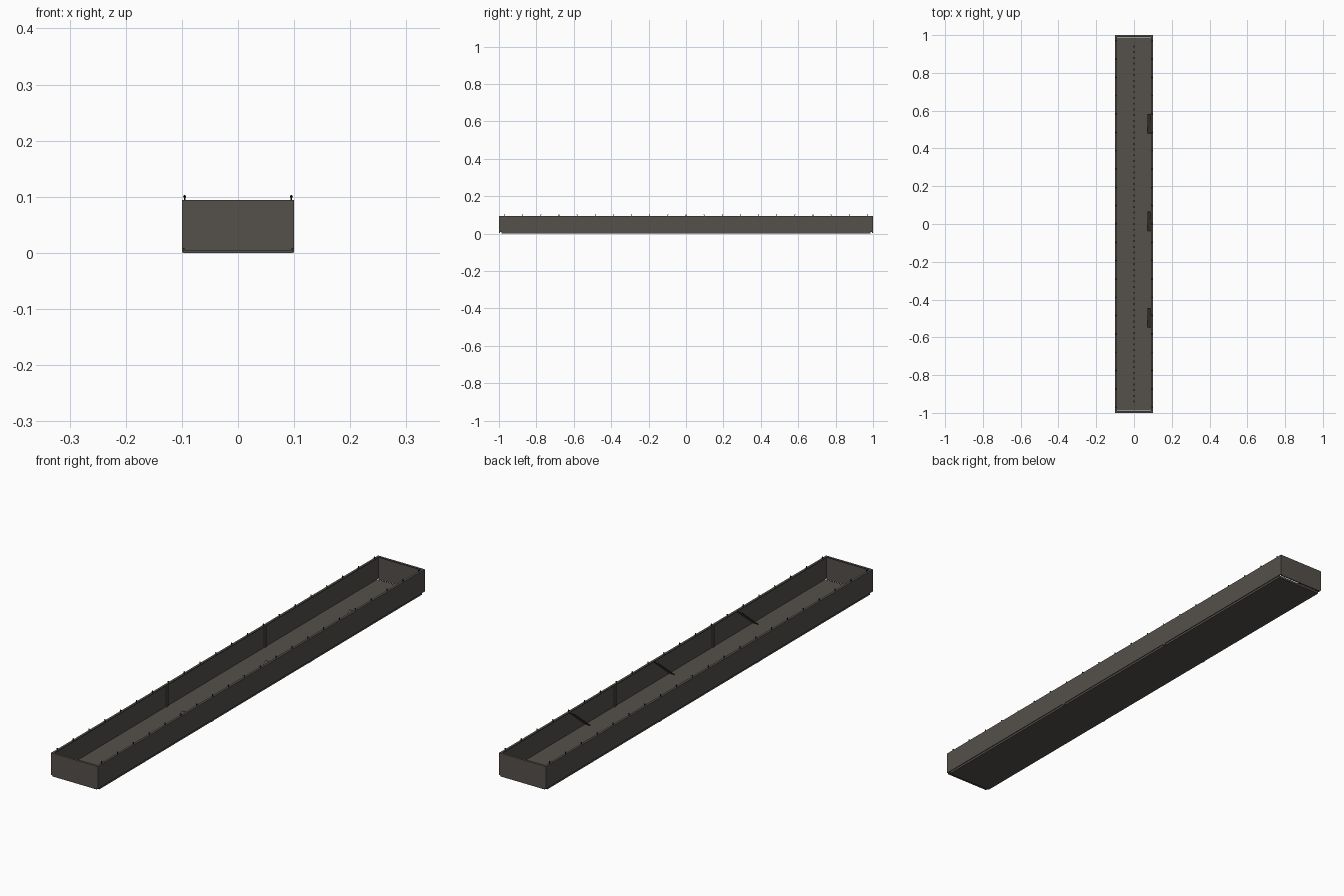
import bpy, bmesh
from mathutils import Matrix, Vector

cube = bpy.data.objects.get("Cube")
if cube:
    bpy.data.objects.remove(cube)


def material(name, rgb):
    m = bpy.data.materials.new(name)
    m.use_nodes = True
    m.diffuse_color = (*rgb, 1)
    m.node_tree.nodes["Principled BSDF"].inputs["Base Color"].default_value = (*rgb, 1)
    return m


METAL = material("dark warm grey", (0.09, 0.082, 0.07))
BLACK = material("black", (0.012, 0.011, 0.01))
BROWN = material("dark brown", (0.03, 0.021, 0.016))


def add_box(bm, lo, hi):
    lo, hi = Vector(lo), Vector(hi)
    size = Matrix.Diagonal((*(hi - lo), 1))
    bmesh.ops.create_cube(bm, size=1, matrix=Matrix.Translation((lo + hi) / 2) @ size)


def finish(name, bm, mat):
    me = bpy.data.meshes.new(name)
    bm.to_mesh(me)
    bm.free()
    me.materials.append(mat)
    ob = bpy.data.objects.new(name, me)
    bpy.context.collection.objects.link(ob)
    return ob


def boxes(name, spans, mat):
    bm = bmesh.new()
    for lo, hi in spans:
        add_box(bm, lo, hi)
    return finish(name, bm, mat)


W, L, H = 0.1, 1.0, 0.094      # half width, half length, wall height
T = 0.005                      # wall thickness
BASE = 0.008                   # base plate height
JOINTS = (-0.3, 0.3)

# Base plate, set slightly inside the walls
boxes("base_plate", [((-W + 0.003, -0.987, 0), (W - 0.003, 0.987, BASE))], METAL)

# Side and end walls
for side, s in (("left", 1), ("right", -1)):
    xs = sorted((s * W, s * (W - T)))
    boxes(side + "_wall", [((xs[0], -L, BASE), (xs[1], L, H - 0.001))], METAL)
    # Folded lip along the top
    xs = sorted((s * W, s * (W - 0.009)))
    boxes(side + "_rim", [((xs[0], -L, H - 0.003), (xs[1], L, H))], METAL)
    # Tabs below and upright ribs inside at the panel joints
    xs = sorted((s * W, s * (W - 0.006)))
    boxes(side + "_tabs", [((xs[0], y - 0.006, 0.001), (xs[1], y + 0.006, BASE)) for y in JOINTS], METAL)
    xs = sorted((s * (W - T), s * (W - 0.009)))
    boxes(side + "_ribs", [((xs[0], y - 0.005, BASE), (xs[1], y + 0.005, H - 0.003)) for y in JOINTS], METAL)

for end, s in (("front", -1), ("back", 1)):
    ys = sorted((s * L, s * (L - T)))
    boxes(end + "_wall", [((-W + T, ys[0], 0.004), (W - T, ys[1], H - 0.001))], METAL)
    ys = sorted((s * L, s * (L - 0.009)))
    boxes(end + "_rim", [((-W + 0.009, ys[0], H - 0.003), (W - 0.009, ys[1], H))], METAL)

# Row of small square marks along the floor
marks = 63
half = 0.005
boxes("floor_marks", [((-half, y - half, BASE), (half, y + half, BASE + 0.001))
                      for y in (-0.94 + 1.88 * i / (marks - 1) for i in range(marks))], BROWN)

# Slanted flat braces against the left wall
bm = bmesh.new()
for y in (-0.496, 0.015, 0.53):
    before = set(bm.verts)
    add_box(bm, (0.072, y - 0.0015, BASE), (W - T, y + 0.0015, H - 0.003))
    for v in set(bm.verts) - before:
        v.co.y += 0.1 * ((v.co.z - BASE) / (H - 0.003 - BASE) - 0.5)
finish("slanted_braces", bm, METAL)

# Round-headed pins along both rims
bm = bmesh.new()
for s in (-1, 1):
    for i in range(21):
        x, y = s * 0.095, -0.97 + 0.097 * i
        bmesh.ops.create_cone(bm, cap_ends=True, segments=8, radius1=0.0015, radius2=0.0015,
                              depth=0.008, matrix=Matrix.Translation((x, y, H + 0.003)))
        bmesh.ops.create_uvsphere(bm, u_segments=8, v_segments=6, radius=0.0027,
                                  matrix=Matrix.Translation((x, y, H + 0.0063)))
finish("rim_pins", bm, BLACK)
